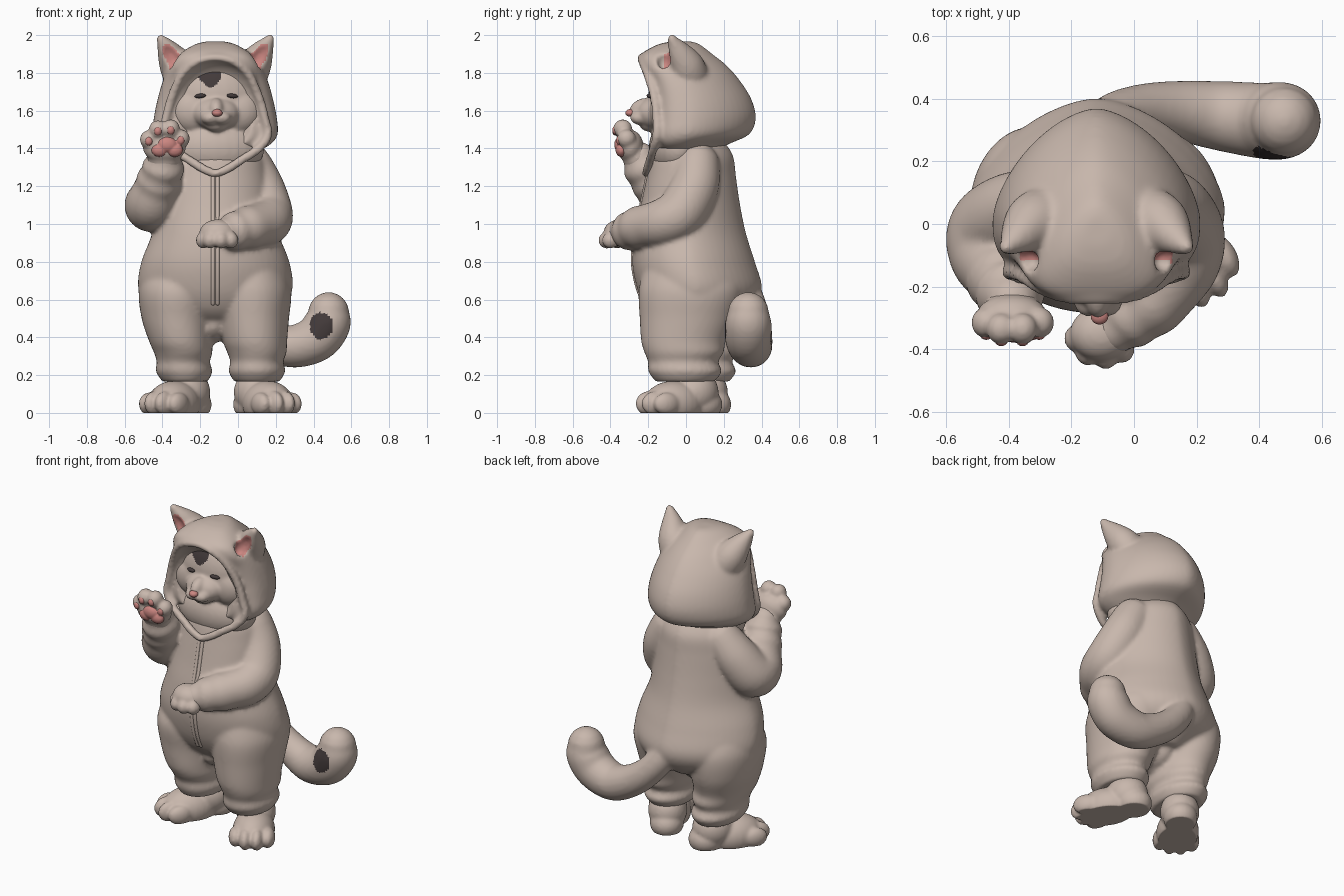
import bpy, bmesh, math
from mathutils import Vector, Matrix, Euler

if "Cube" in bpy.data.objects:
    bpy.data.objects.remove(bpy.data.objects["Cube"])

CX = -0.12  # centre line of the figure


def material(name, rgb):
    m = bpy.data.materials.new(name)
    m.diffuse_color = (*rgb, 1)
    m.use_nodes = True
    m.node_tree.nodes["Principled BSDF"].inputs["Base Color"].default_value = m.diffuse_color
    return m


BEIGE = material("warm beige", (0.58, 0.475, 0.415))
PINK = material("pad pink", (0.60, 0.24, 0.22))
DARK = material("dark brown", (0.055, 0.042, 0.042))


def spline(pts, n=6):
    """Catmull-Rom through tuples of any length"""
    P, out = [pts[0]] + list(pts) + [pts[-1]], []
    for i in range(1, len(P) - 2):
        for k in range(n):
            t = k / n
            out.append([.5 * (2*q + (r-p)*t + (2*p-5*q+4*r-s)*t*t + (3*q-p-3*r+s)*t**3)
                        for p, q, r, s in zip(*P[i-1:i+3])])
    return out + [list(pts[-1])]


def skin(bm, rings):
    vs = [[bm.verts.new(co) for co in ring] for ring in rings]
    n = len(vs[0])
    for a, b in zip(vs, vs[1:]):
        for i in range(n):
            bm.faces.new((a[i], a[(i+1) % n], b[(i+1) % n], b[i]))
    bm.faces.new(vs[0])
    bm.faces.new(vs[-1])


def loft(bm, rows, front=2.1, back=2.0, mid=.5, n=56):
    """Horizontal sections: (z, centre x, half width, front y, back y)"""
    rings = []
    for z, cx, w, yf, yb in spline(rows):
        cy, ring = yf + mid * (yb - yf), []
        for i in range(n):
            c, s = math.cos(2*math.pi*i/n), math.sin(2*math.pi*i/n)
            e = 2 / (front if s < 0 else back)
            d = cy - yf if s < 0 else yb - cy
            ring.append((cx + w * math.copysign(abs(c)**e, c),
                         cy + d * math.copysign(abs(s)**e, s), z))
        rings.append(ring)
    skin(bm, rings)


def tube(bm, pts, n=24):
    """Round-ended tube through (x, y, z, radius)"""
    s = [(Vector(p[:3]), p[3]) for p in spline(pts)]
    d0 = (s[0][0] - s[1][0]).normalized()
    d1 = (s[-1][0] - s[-2][0]).normalized()
    caps = [(math.sin(a), math.cos(a)) for a in (.4, .8, 1.15, 1.45)]
    s = ([(s[0][0] + d0*s[0][1]*h, s[0][1]*c) for h, c in reversed(caps)] + s +
         [(s[-1][0] + d1*s[-1][1]*h, s[-1][1]*c) for h, c in caps])
    rings, prev, u = [], None, None
    for i, (p, r) in enumerate(s):
        t = (s[min(i+1, len(s)-1)][0] - s[max(i-1, 0)][0]).normalized()
        u = t.orthogonal().normalized() if prev is None else prev.rotation_difference(t) @ u
        v, prev = t.cross(u), t
        rings.append([p + r*(u*math.cos(a) + v*math.sin(a))
                      for a in (2*math.pi*k/n for k in range(n))])
    skin(bm, rings)


def ball(bm, loc, size, rot=(0, 0, 0), base=Matrix()):
    size = size if isinstance(size, tuple) else (size,) * 3
    m = base @ Matrix.LocRotScale(Vector(loc), Euler(rot), Vector(size))
    bmesh.ops.create_uvsphere(bm, u_segments=28, v_segments=18, radius=1, matrix=m)
    return m


def finish(name, bm, mats, voxel=None, smooth=3, rule=None, cutter=None):
    """Fuse the pieces into one skin, then colour faces by a rule"""
    bmesh.ops.recalc_face_normals(bm, faces=bm.faces[:])
    me = bpy.data.meshes.new(name)
    bm.to_mesh(me)
    bm.free()
    ob = bpy.data.objects.new(name, me)
    bpy.context.collection.objects.link(ob)
    if voxel:
        def remesh():
            r = ob.modifiers.new("fuse", 'REMESH')
            r.mode, r.voxel_size = 'VOXEL', voxel
        remesh()
        if cutter:
            b = ob.modifiers.new("cut", 'BOOLEAN')
            b.operation, b.object = 'DIFFERENCE', cutter
            remesh()
        sm = ob.modifiers.new("soften", 'SMOOTH')
        sm.factor, sm.iterations = .5, smooth
        dg = bpy.context.evaluated_depsgraph_get()
        me = bpy.data.meshes.new_from_object(ob.evaluated_get(dg))
        ob.modifiers.clear()
        ob.data = me
        me.name = name
    me.materials.clear()
    for m in mats:
        me.materials.append(m)
    for v in me.vertices:
        v.co.z = max(v.co.z, 0)
    for p in me.polygons:
        p.use_smooth = True
        p.material_index = int(bool(rule and rule(p.center, p.normal)))
    return ob


# Suit: torso, legs, sleeves and tail
bm = bmesh.new()
loft(bm, [(z, CX, w, f, b) for z, w, f, b in (
    (.46, .16, -.1, .22), (.52, .29, -.18, .31), (.58, .375, -.225, .375), (.67, .41, -.262, .402),
    (.8, .392, -.285, .365), (.95, .335, -.275, .318), (1.1, .305, -.24, .287), (1.25, .28, -.207, .265),
    (1.36, .25, -.18, .25), (1.44, .17, -.12, .2))], 2, 1.65, .47)
ball(bm, (CX - .01, .02, .48), (.09, .16, .11))
loft(bm, [(.78, -.29, .19, -.17, .26), (.65, -.315, .21, -.23, .31), (.5, -.32, .19, -.215, .3),
          (.38, -.305, .166, -.2, .26), (.32, -.29, .155, -.175, .265), (.27, -.29, .14, -.145, .245),
          (.22, -.285, .15, -.14, .265), (.165, -.28, .12, -.11, .23)])
loft(bm, [(.78, .05, .19, -.22, .26), (.65, .072, .21, -.25, .3), (.5, .08, .19, -.245, .26),
          (.38, .09, .17, -.237, .21), (.32, .1, .157, -.22, .2), (.27, .1, .14, -.2, .17),
          (.22, .1, .15, -.2, .19), (.165, .1, .12, -.16, .15)])
tube(bm, [(-.30, .06, 1.32, .115), (-.385, .035, 1.21, .132), (-.455, -.02, 1.105, .14), (-.455, -.095, 1.115, .137),
          (-.43, -.15, 1.19, .12), (-.415, -.18, 1.235, .121), (-.405, -.205, 1.27, .108),
          (-.395, -.225, 1.305, .113), (-.39, -.245, 1.345, .09)])
tube(bm, [(.06, .06, 1.31, .12), (.115, .042, 1.19, .13), (.158, -.03, 1.06, .132), (.15, -.12, 1.01, .126),
          (.09, -.21, .99, .115), (.05, -.25, .98, .115), (.01, -.28, .97, .104), (-.03, -.31, .96, .102),
          (-.06, -.335, .955, .08)])
tube(bm, [(-.12, .29, .74, .06), (-.07, .335, .6, .08), (.03, .36, .48, .088), (.15, .36, .395, .098),
          (.28, .345, .352, .112), (.41, .33, .39, .122), (.472, .33, .47, .124), (.48, .33, .53, .11)])
finish("suit_body_and_tail", bm, [BEIGE, DARK], .013, 6,
       lambda c, n: c.x > .3 and n.y < -.2 and ((c.x-.44)/.062)**2 + ((c.z-.46)/.072)**2 < 1)

# Zip strips down the front
bm = bmesh.new()
for dx in (-.012, .012):
    tube(bm, [(CX + dx, y, z, .011) for y, z in (
        (-.204, 1.25), (-.236, 1.1), (-.271, .95), (-.281, .8), (-.258, .67), (-.222, .58))], 10)
finish("zip_strips", bm, [BEIGE])

# Hood: cutter for the face opening and the ear hollows
bm = bmesh.new()
ball(bm, (CX, -.26, 1.58), (.25, .16, .285))
scoops = [ball(bm, (CX + s*.232, -.116, 1.885), (.045, .042, .076), (0, s*.54, 0)).inverted()
          for s in (-1, 1)]
cutter = finish("hood_cutter", bm, [PINK])
cutter.hide_render = True

# Hood shell, ears and rolled rim
bm = bmesh.new()
loft(bm, [(z, CX, w, f, b) for z, w, f, b in (
    (1.37, .2, -.12, .14), (1.42, .29, -.17, .22), (1.475, .33, -.185, .335), (1.56, .326, -.18, .37),
    (1.66, .306, -.18, .347), (1.76, .277, -.2, .285), (1.84, .238, -.245, .215),
    (1.90, .19, -.235, .14), (1.95, .11, -.15, .075), (1.967, .045, -.07, .03))], 2.8, 1.62, .36)
for s in (-1, 1):
    tube(bm, [(CX + s*.18, .015, 1.8, .1), (CX + s*.21, -.005, 1.85, .092),
              (CX + s*.252, -.045, 1.922, .06), (CX + s*.288, -.075, 1.98, .025)])
rim = [(.06, -.206, 1.29), (.14, -.19, 1.34), (.23, -.172, 1.40), (.278, -.155, 1.47),
       (.262, -.155, 1.56), (.228, -.17, 1.68), (.172, -.205, 1.795), (.1, -.23, 1.858)]
tube(bm, [(CX, -.21, 1.265, .022)] + [(CX - x, y, z, .024) for x, y, z in rim] +
     [(CX, -.235, 1.88, .022)] + [(CX + x, y, z, .024) for x, y, z in reversed(rim)] +
     [(CX, -.21, 1.265, .022)], 16)
finish("hood", bm, [BEIGE, PINK], .011, 5,
       lambda c, n: n.y < -.1 and c.y < -.05 and any((m @ c).length < 1.12 for m in scoops), cutter)
bpy.data.objects.remove(cutter)

# Head with cheeks, muzzle and chin, and the neck filling the collar
HX = -.115
bm = bmesh.new()
ball(bm, (HX, -.04, 1.67), (.25, .16, .215))
ball(bm, (CX, -.04, 1.40), (.26, .158, .17))
ball(bm, (HX, -.235, 1.612), (.04, .07, .05), (.5, 0, 0))
ball(bm, (HX, -.165, 1.585), (.125, .1, .088))
ball(bm, (HX, -.195, 1.525), (.06, .05, .036))
for s in (-1, 1):
    ball(bm, (HX + s*.12, -.1, 1.6), (.125, .092, .125))
    ball(bm, (HX + s*.03, -.24, 1.562), (.05, .056, .038))
finish("head", bm, [BEIGE, DARK], .0095, 8,
       lambda c, n: c.y < -.06 and 1.727 < c.z < 1.86
       and abs(c.x + .15 + .1*(c.z - 1.78)) < .06*min(1, (c.z-1.71)/.06))
bm = bmesh.new()
ball(bm, (HX + .005, -.295, 1.588), (.028, .026, .02))
finish("nose", bm, [PINK])
bm = bmesh.new()
for s in (-1, 1):
    ball(bm, (HX + s*.085, -.192, 1.678), (.031, .014, .012), (0, s*.1, s*.3))
finish("eyes", bm, [DARK])

# Raised paw with pads
bm = bmesh.new()
ball(bm, (-.39, -.295, 1.41), (.115, .07, .088))
ball(bm, (-.39, -.26, 1.35), (.09, .075, .08))
toes = [(-.472, -.315, 1.447), (-.424, -.335, 1.5), (-.356, -.335, 1.505), (-.303, -.315, 1.452)]
for t in toes:
    ball(bm, t, (.048, .05, .049))
finish("raised_paw", bm, [BEIGE], .01, 4)
bm = bmesh.new()
for x, y, z in toes:
    ball(bm, (x, y - .038, z - .008), (.021, .018, .025))
ball(bm, (-.375, -.35, 1.42), (.052, .03, .042))
for x in (-.415, -.335):
    ball(bm, (x, -.343, 1.392), (.044, .03, .037))
finish("paw_pads", bm, [PINK], .006, 2)

# Resting paw on the belly
bm = bmesh.new()
ball(bm, (-.105, -.35, .95), (.1, .088, .075))
for x, y in ((-.183, -.365), (-.148, -.408), (-.09, -.42), (-.038, -.4)):
    ball(bm, (x, y, .914), (.04, .044, .044))
finish("resting_paw", bm, [BEIGE], .01, 4)

# Feet, toes turned outwards
for name, x, y, turn in (("right_foot", -.265, .1, -.6), ("left_foot", .095, .05, .5)):
    base = Matrix.Translation((x, y, 0)) @ Matrix.Rotation(turn, 4, 'Z')
    bm = bmesh.new()
    ball(bm, (0, 0, .11), (.115, .125, .12), base=base)
    ball(bm, (0, .04, .045), (.1, .11, .09), base=base)
    ball(bm, (0, -.13, .05), (.124, .17, .12), base=base)
    for s in (-1, 1):
        ball(bm, (s*.095, -.225, .048), (.042, .075, .06), base=base)
        ball(bm, (s*.034, -.26, .05), (.04, .08, .066), base=base)
    finish(name, bm, [BEIGE], .01, 5)
